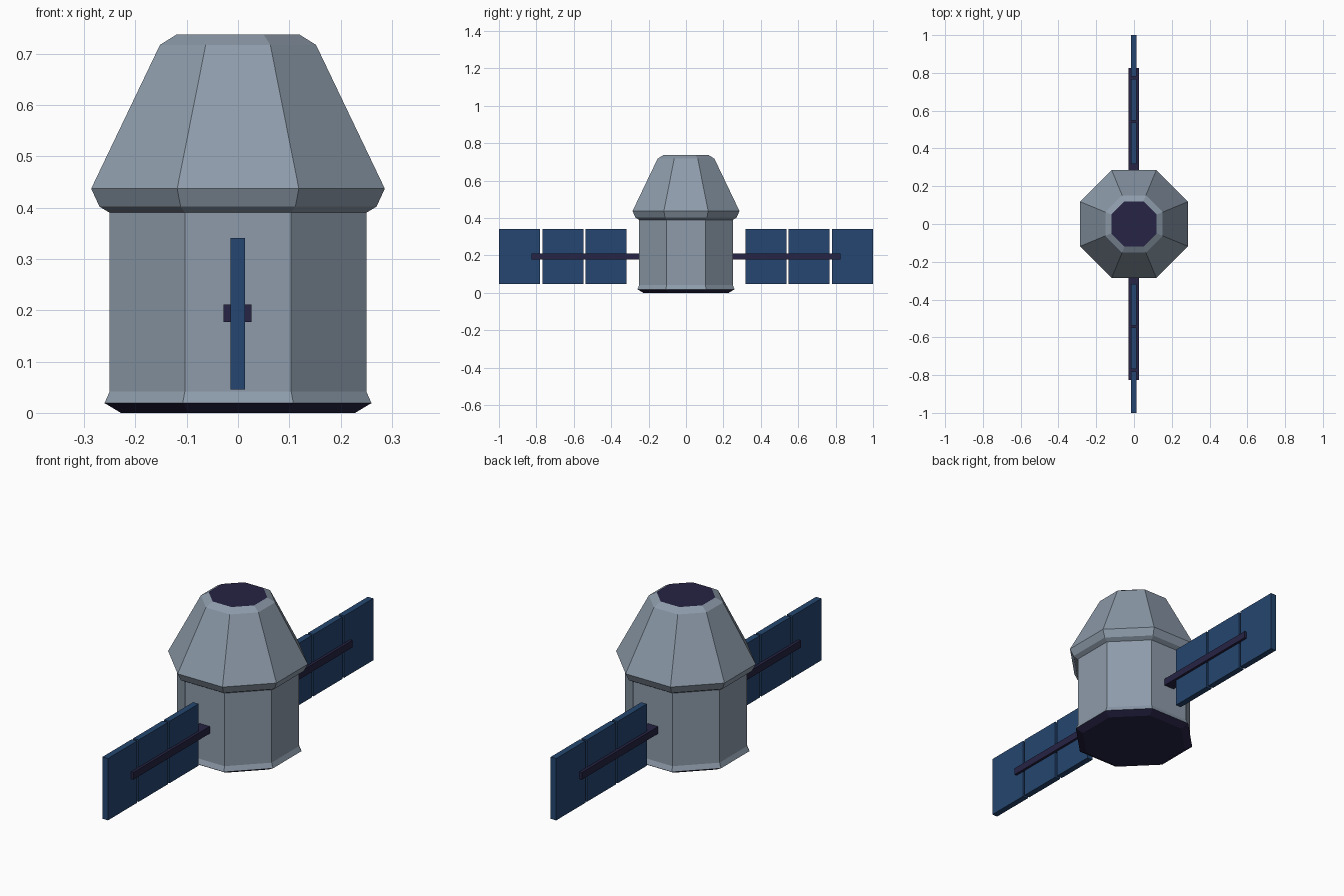
import bpy, bmesh, math
from mathutils import Vector

if "Cube" in bpy.data.objects:
    bpy.data.objects.remove(bpy.data.objects["Cube"])


def material(name, srgb):
    m = bpy.data.materials.new(name)
    lin = [((c / 255 + 0.055) / 1.055) ** 2.4 for c in srgb]
    m.diffuse_color = (*lin, 1)
    m.use_nodes = True
    m.node_tree.nodes["Principled BSDF"].inputs["Base Color"].default_value = m.diffuse_color
    return m


grey = material("hull grey", (141, 155, 170))
dark = material("dark violet", (38, 35, 68))
blue = material("panel blue", (37, 70, 112))


def finish(name, bm, mats):
    me = bpy.data.meshes.new(name)
    bmesh.ops.recalc_face_normals(bm, faces=bm.faces)
    bm.to_mesh(me)
    bm.free()
    for m in mats:
        me.materials.append(m)
    ob = bpy.data.objects.new(name, me)
    bpy.context.collection.objects.link(ob)
    return ob


def octagon_body(name, profile, dark_rule):
    """Stack octagon rings (flat-to-centre distance, height) and cap both ends."""
    bm = bmesh.new()
    rings = []
    for a, z in profile:
        r = a / math.cos(math.pi / 8)
        rings.append([bm.verts.new((r * math.cos((i + 0.5) * math.pi / 4),
                                    r * math.sin((i + 0.5) * math.pi / 4), z))
                      for i in range(8)])
    for lo, hi in zip(rings, rings[1:]):
        for i in range(8):
            j = (i + 1) % 8
            bm.faces.new((lo[i], lo[j], hi[j], hi[i]))
    bm.faces.new(rings[0])
    bm.faces.new(rings[-1])
    for f in bm.faces:
        f.material_index = int(dark_rule(f.calc_center_median().z))
    return finish(name, bm, [grey, dark])


def box(name, lo, hi, mat):
    bm = bmesh.new()
    bmesh.ops.create_cube(bm, size=1)
    lo, hi = Vector(lo), Vector(hi)
    for v in bm.verts:
        v.co = (lo + hi) / 2 + v.co * (hi - lo)
    return finish(name, bm, [mat])


# Hull: cylinder, flared lip and tapered nose; base and top cap are dark
octagon_body("capsule_hull",
             [(0.228, 0), (0.26, 0.019), (0.25, 0.042), (0.25, 0.39),
              (0.27, 0.402), (0.286, 0.437), (0.152, 0.717), (0.12, 0.737)],
             lambda z: z < 0.015 or z > 0.733)

# Solar wings on both sides: boom through three panels
for side, s in (("front", -1), ("back", 1)):
    def span(a, b):
        return sorted((s * a, s * b))
    y0, y1 = span(0.24, 0.825)
    box(f"{side}_boom", (-0.028, y0, 0.177), (0.026, y1, 0.211), dark)
    for i in range(3):
        start = 0.317 + i * 0.2315
        y0, y1 = span(start, start + 0.22)
        box(f"{side}_solar_panel_{i + 1}", (-0.015, y0, 0.046), (0.014, y1, 0.341), blue)
